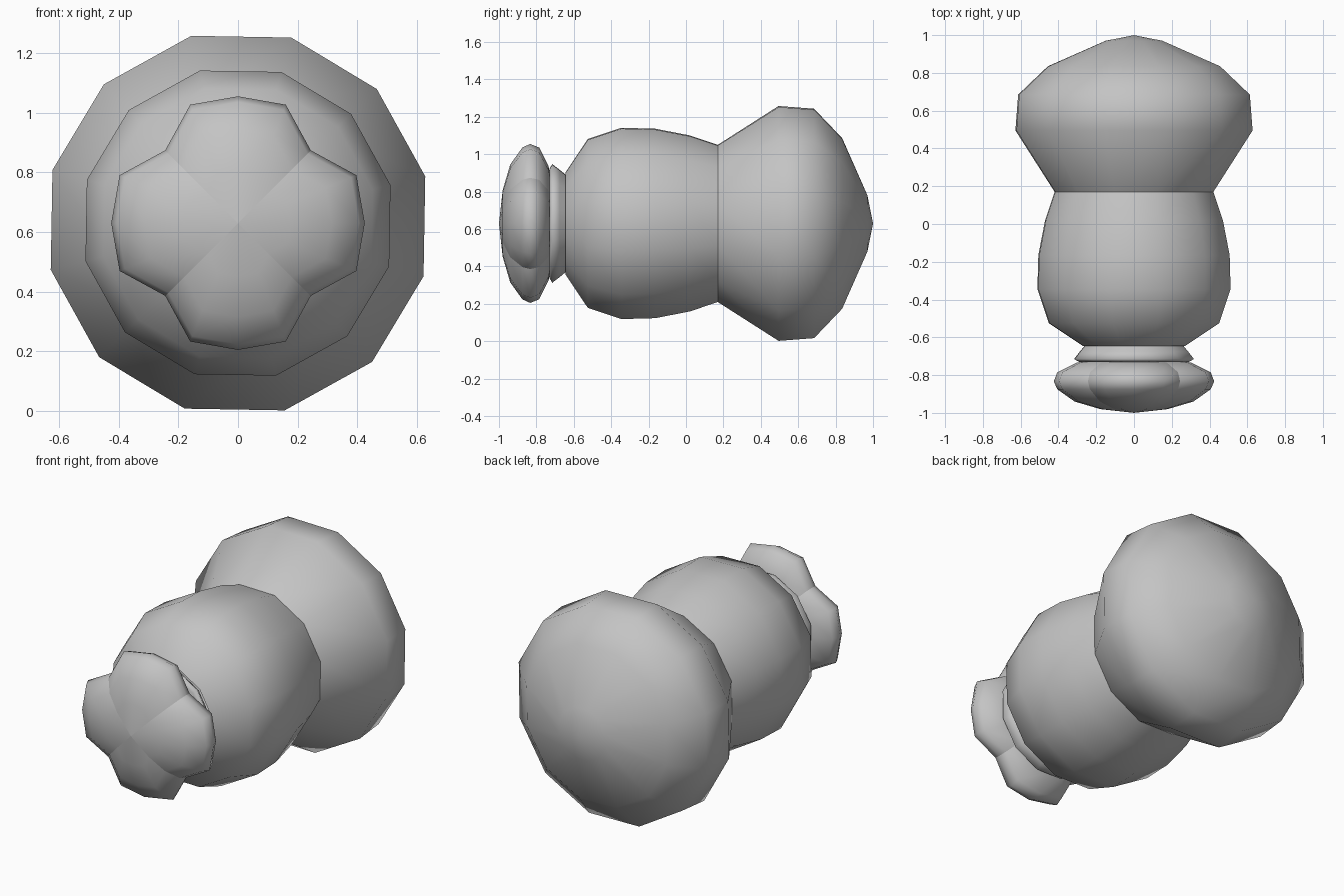
import bpy, bmesh, math

if "Cube" in bpy.data.objects:
    bpy.data.objects.remove(bpy.data.objects["Cube"])

CZ = 0.63      # height of the long axis
SIDES = 12

grey = bpy.data.materials.new("plain grey")
grey.diffuse_color = (0.55, 0.55, 0.55, 1)
grey.use_nodes = True
grey.node_tree.nodes["Principled BSDF"].inputs["Base Color"].default_value = grey.diffuse_color


def sweep(bm, profile, outline, closed):
    """Skin scaled copies of an outline (x, z) along y; scale 0 makes a tip."""
    rings = []
    for y, k in profile:
        pts = outline if k > 0 else [(0, 0)]
        rings.append([bm.verts.new((x * k, y, CZ + z * k)) for x, z in pts])
    n = len(outline)
    for a, b in zip(rings, rings[1:]):
        for i in range(n if closed else n - 1):
            j = (i + 1) % n
            quad = [a[i % len(a)], a[j % len(a)], b[j % len(b)], b[i % len(b)]]
            bm.faces.new(list(dict.fromkeys(quad)))


def finish(name, bm):
    bmesh.ops.recalc_face_normals(bm, faces=bm.faces)
    for f in bm.faces:
        f.smooth = True
    mesh = bpy.data.meshes.new(name)
    bm.to_mesh(mesh)
    bm.free()
    mesh.materials.append(grey)
    ob = bpy.data.objects.new(name, mesh)
    bpy.context.collection.objects.link(ob)


def polar(r, deg):
    a = math.radians(deg)
    return (r * math.sin(a), r * math.cos(a))


circle = [polar(1, 16 + i * 360 / SIDES) for i in range(SIDES)]

# Turned parts: (y, radius); separate parts keep the creases between them sharp
turned = {
    "rear_bulb": [(0.17, 0.433), (0.495, 0.647), (0.685, 0.632),
                  (0.835, 0.47), (0.97, 0.155), (1.0, 0)],
    "barrel": [(-0.645, 0.28), (-0.525, 0.465), (-0.345, 0.527),
               (-0.165, 0.522), (0.02, 0.485), (0.17, 0.433)],
    "collar": [(-0.645, 0.27), (-0.675, 0.295), (-0.715, 0.327),
               (-0.73, 0.30), (-0.73, 0)],
}
for name, profile in turned.items():
    bm = bmesh.new()
    sweep(bm, profile, circle, True)
    finish(name, bm)

# Four-lobed front knob: one lobe per quadrant, unwelded so the diagonals crease
lobe_profile = [(-1.0, 0), (-0.98, 0.42), (-0.94, 0.74), (-0.875, 0.955),
                (-0.833, 1.0), (-0.785, 0.955), (-0.735, 0.72), (-0.725, 0.6),
                (-0.725, 0)]
lobe = [(0.345, -45), (0.428, -22), (0.425, 0), (0.428, 22), (0.345, 45)]
bm = bmesh.new()
for q in range(4):
    sweep(bm, lobe_profile, [polar(r, d + 90 * q) for r, d in lobe], False)
finish("front_knob", bm)
